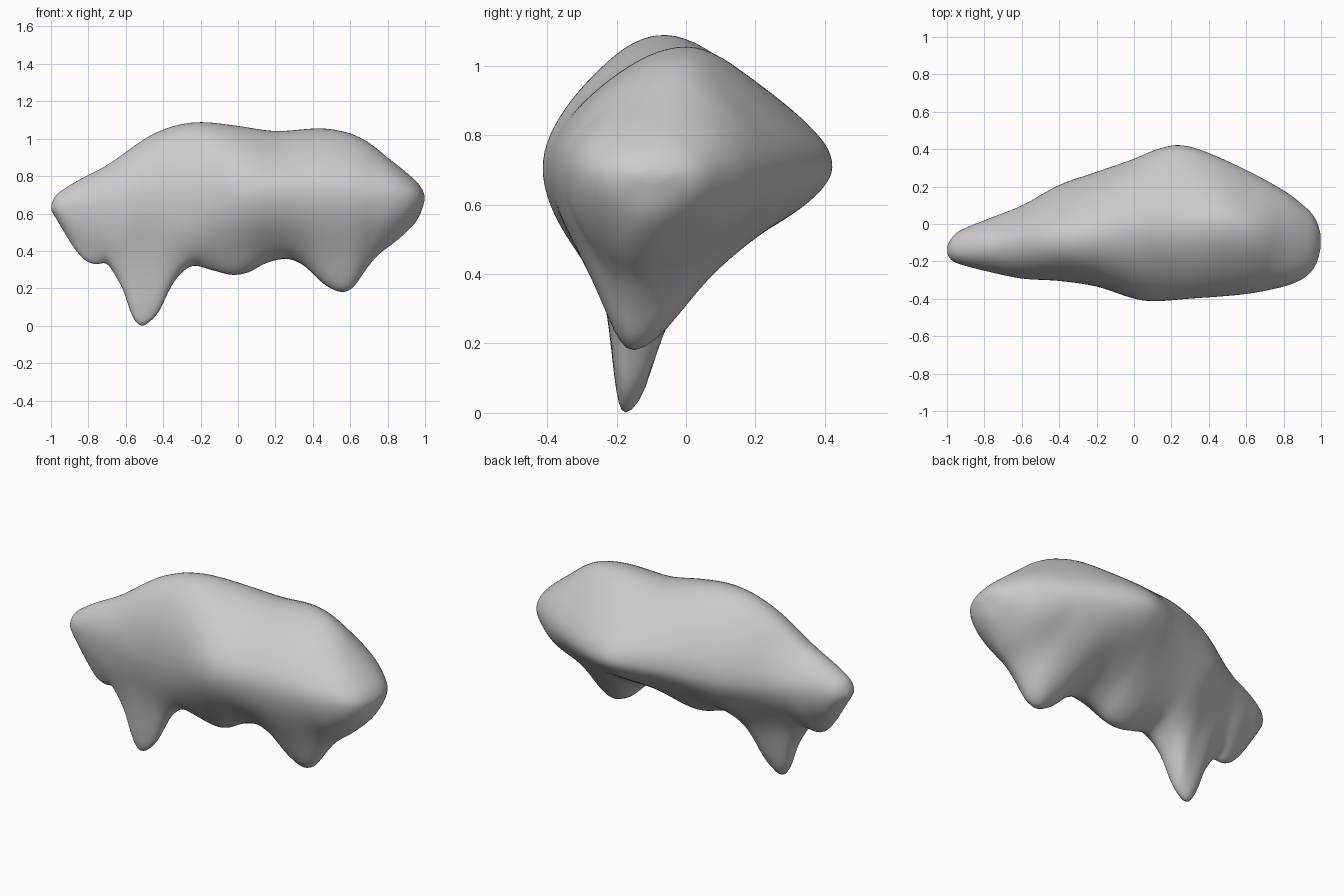
import bpy, bmesh, math

if "Cube" in bpy.data.objects:
    bpy.data.objects.remove(bpy.data.objects["Cube"])

# Outline curves along x, read as (x, value) pairs
TOP = [(-1, .64), (-.98, .69), (-.94, .725), (-.85, .78), (-.7, .86), (-.5, 1.0), (-.4, 1.05), (-.3, 1.08),
       (-.18, 1.09), (0, 1.07), (.2, 1.043), (.45, 1.057), (.6, 1.03), (.7, .98), (.8, .9),
       (.9, .82), (.96, .765), (.99, .72), (1, .69)]
KEEL = [(-1, .62), (-.98, .585), (-.95, .535), (-.88, .42), (-.82, .35), (-.76, .325), (-.7, .33),
        (-.66, .27), (-.61, .18), (-.57, .05), (-.52, -.01), (-.46, .025), (-.42, .07), (-.38, .16),
        (-.34, .235), (-.25, .315), (-.15, .295), (-.03, .265), (.06, .28), (.13, .32), (.2, .345),
        (.28, .35), (.36, .31), (.42, .25), (.48, .2), (.56, .17), (.62, .2), (.68, .29),
        (.75, .375), (.85, .455), (.93, .53), (.97, .585), (.99, .64), (1, .68)]
FRONT = [(-1, -.16), (-.98, -.19), (-.94, -.212), (-.8, -.25), (-.6, -.292), (-.4, -.305), (-.2, -.335),
         (0, -.4), (.1, -.414), (.3, -.4), (.6, -.375), (.8, -.335), (.9, -.295), (.96, -.24), (.99, -.17), (1, -.11)]
BACK = [(-1, -.12), (-.98, -.08), (-.94, -.04), (-.8, .02), (-.6, .1), (-.4, .21), (-.2, .28), (0, .35),
        (.12, .4), (.23, .424), (.35, .4), (.6, .29), (.8, .18), (.9, .105), (.96, .045), (.99, -.02), (1, -.07)]
RIDGE_Y = [(-1, -.14), (-.6, -.1), (-.2, -.06), (.2, -.01), (.5, 0), (.8, -.06), (1, -.09)]
KEEL_Y = [(-1, -.14), (-.52, -.178), (0, -.15), (.56, -.155), (.85, -.14), (1, -.09)]
MID_Z = [(-1, .63), (-.5, .65), (0, .7), (.5, .705), (1, .685)]

# Half profiles as (height or depth fraction, width fraction), widest point first
ROUND = [(math.sin(k * math.pi / 12), math.cos(k * math.pi / 12)) for k in range(7)]
UPPER = [(0, 1), (.18, .96), (.37, .83), (.56, .66), (.76, .45), (.93, .23), (1, 0)]
BELLY = [(0, 1), (.13, .96), (.27, .86), (.43, .7), (.64, .47), (.85, .25), (1, 0)]
LEG = [(0, 1), (.13, .93), (.26, .78), (.4, .58), (.6, .36), (.88, .2), (1, 0)]


def curve(pts, x):
    """Smooth interpolation through uneven points."""
    n = len(pts)

    def slope(i):
        a, b = pts[max(i - 1, 0)], pts[min(i + 1, n - 1)]
        return (b[1] - a[1]) / (b[0] - a[0])
    i = 0
    while i < n - 2 and x > pts[i + 1][0]:
        i += 1
    (x0, y0), (x1, y1) = pts[i], pts[i + 1]
    h = x1 - x0
    t = min(1, max(0, (x - x0) / h))
    return (y0 * (1 + 2 * t) * (1 - t) ** 2 + slope(i) * h * t * (1 - t) ** 2
            + y1 * t * t * (3 - 2 * t) + slope(i + 1) * h * t * t * (t - 1))


def walk(tab, u):
    """Point at parameter u (0..1) along a half profile, mirrored past both ends."""
    ext = [(-tab[1][0], tab[1][1])] + tab + [(tab[-2][0], -tab[-2][1])]
    return [curve([((j - 1) / 6, p[c]) for j, p in enumerate(ext)], u) for c in (0, 1)]


def mix(tab, other, f):
    return [(a + (c - a) * f, b + (d - b) * f) for (a, b), (c, d) in zip(tab, other)]


def ramp(a, b, x):
    t = min(1, max(0, (x - a) / (b - a)))
    return t * t * (3 - 2 * t)


def section(x, n=20):
    """Closed rounded-triangle ring in the y-z plane."""
    zt, zk, yf, yb, yr, yk, zm = [curve(c, x) for c in (TOP, KEEL, FRONT, BACK, RIDGE_Y, KEEL_Y, MID_Z)]
    zm = min(max(zm, zk + .005), zt - .005)
    # averaged keel: flanks stay smooth, only the bottom follows the legs
    win = min(.22, 1 - abs(x))
    zs = min(zm - .004, sum(curve(KEEL, x + win * k / 5) for k in range(-5, 6)) / 11)
    end = ramp(.6, .9, abs(x))
    left = ramp(.3, -.2, x)
    leg = math.exp(-((x + .5) / .17) ** 2)
    low = mix(BELLY, LEG, leg)
    up_b = mix(UPPER, ROUND, max(end, .35 * left))
    up_f = mix(UPPER, ROUND, max(end, .4 + .6 * left))
    low_b = mix(low, ROUND, max(end * .85, .12 * left))
    low_f = mix(low, ROUND, max(end * .85, .25 + .2 * left * (1 - leg)))

    def upper(tab, y, k):
        d, w = walk(tab, k / n)
        return (x, yr + (y - yr) * w, zm + (zt - zm) * d)

    def lower(tab, y, k):
        d, w = walk(tab, k / n)
        zb = zs + (zk - zs) * min(1, 1.15 * k / n) ** 3
        return (x, yk + (y - yk) * w, zm + (zb - zm) * d)
    return ([upper(up_b, yb, k) for k in range(n, 0, -1)]
            + [lower(low_b, yb, k) for k in range(n)]
            + [lower(low_f, yf, k) for k in range(n, 0, -1)]
            + [upper(up_f, yf, k) for k in range(n)])


# Loft the body and legs as one skin
bm = bmesh.new()
STEPS = 150
rings = []
for s in range(STEPS + 1):
    u = 2 * s / STEPS - 1
    x = .45 * u + .55 * math.sin(u * math.pi / 2)
    rings.append([bm.verts.new(p) for p in section(x)])
for a, b in zip(rings, rings[1:]):
    for i in range(len(a)):
        j = (i + 1) % len(a)
        bm.faces.new((a[i], a[j], b[j], b[i]))
bm.faces.new(rings[0])
bm.faces.new(rings[-1])
bmesh.ops.remove_doubles(bm, verts=bm.verts, dist=.0005)
bmesh.ops.recalc_face_normals(bm, faces=bm.faces)
mesh = bpy.data.meshes.new("body_with_legs")
bm.to_mesh(mesh)
bm.free()
body = bpy.data.objects.new("body_with_legs", mesh)
bpy.context.collection.objects.link(body)

# Soften the skin
mod = body.modifiers.new("soften", 'SMOOTH')
mod.factor = .5
mod.iterations = 8
for p in mesh.polygons:
    p.use_smooth = True
